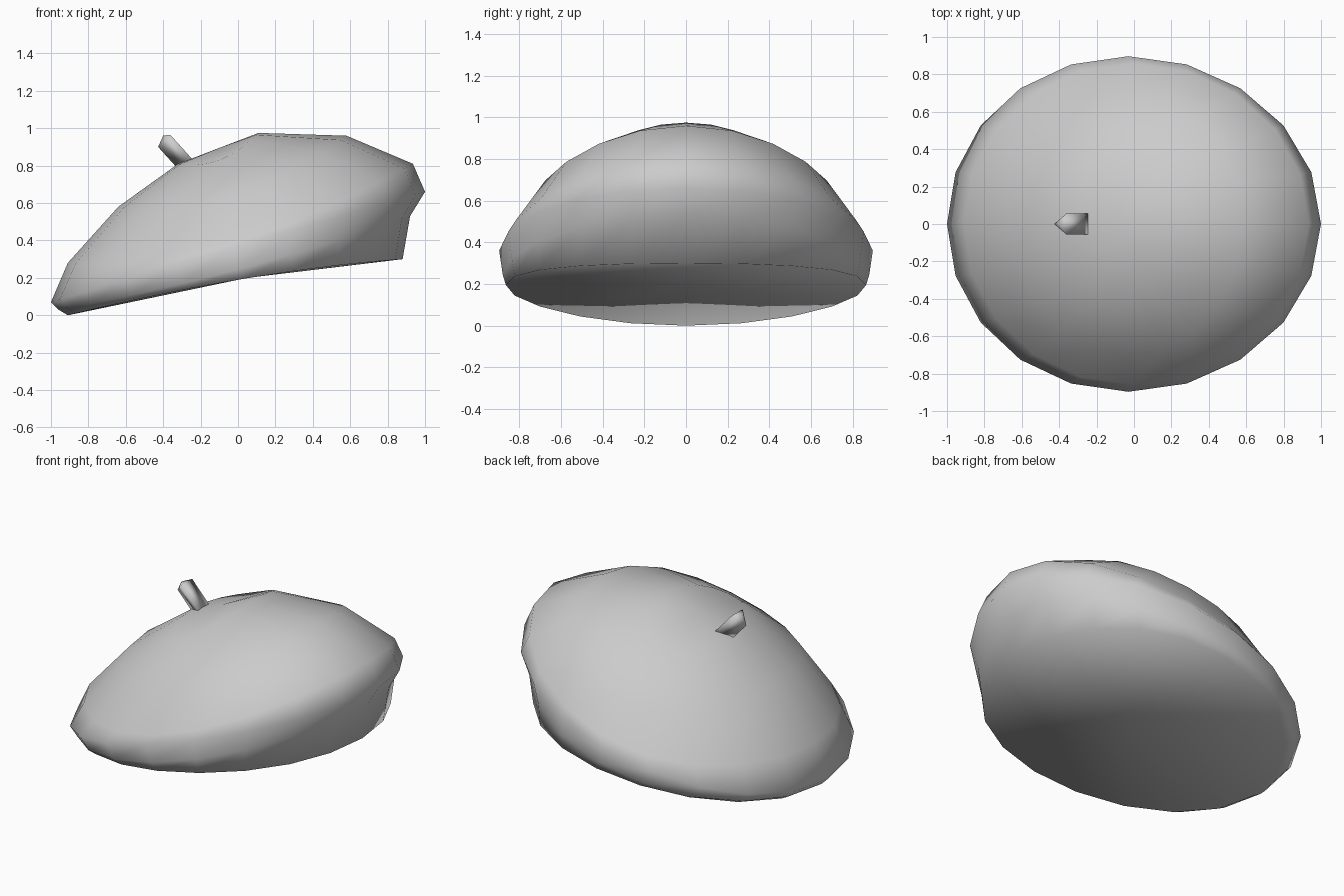
import bpy, bmesh
from math import cos, sin, pi
from mathutils import Vector

if "Cube" in bpy.data.objects:
    bpy.data.objects.remove(bpy.data.objects["Cube"])

SIDES = 20


def finish(name, bm):
    bmesh.ops.recalc_face_normals(bm, faces=bm.faces)
    for f in bm.faces:
        f.smooth = True
    me = bpy.data.meshes.new(name)
    bm.to_mesh(me)
    bm.free()
    ob = bpy.data.objects.new(name, me)
    bpy.context.collection.objects.link(ob)
    return ob


def loft(name, rings, bottom, top):
    """Skin a stack of equal-length point rings and close both ends with fans."""
    bm = bmesh.new()
    rows = [[bm.verts.new(p) for p in r] for r in rings]
    n = len(rows[0])
    for a, b in zip(rows, rows[1:]):
        for i in range(n):
            j = (i + 1) % n
            bm.faces.new((a[i], a[j], b[j], b[i]))
    for row, p in ((rows[0], bottom), (rows[-1], top)):
        pole = bm.verts.new(p)
        for i in range(n):
            bm.faces.new((row[i], row[(i + 1) % n], pole))
    return finish(name, bm)


def bent_ring(left, mid, right):
    """Tilted, slightly bent ellipse: left (x, z), middle (x, z, y radius), right (x, z)."""
    pts = []
    for i in range(SIDES):
        c, s = cos(2 * pi * i / SIDES), sin(2 * pi * i / SIDES)
        x, z = (mid[k] + (right[k] - left[k]) / 2 * c
                + ((right[k] + left[k]) / 2 - mid[k]) * c * c for k in (0, 1))
        pts.append((x, mid[2] * s, z))
    return pts


# Cap body: rings from the rim up to the crown
cap_rings = [
    bent_ring((-0.91, 0.0), (0.03, 0.195, 0.865), (0.88, 0.30)),
    bent_ring((-0.96, 0.03), (0.0, 0.245, 0.88), (0.92, 0.53)),
    bent_ring((-1.0, 0.07), (-0.03, 0.36, 0.897), (1.0, 0.66)),
    bent_ring((-0.91, 0.28), (0.0, 0.41, 0.86), (0.935, 0.81)),
    bent_ring((-0.64, 0.58), (-0.04, 0.625, 0.71), (0.58, 0.96)),
    bent_ring((-0.32, 0.81), (-0.10, 0.83, 0.39), (0.11, 0.975)),
]
loft("beret_cap", cap_rings, (0.05, 0, 0.20), (-0.10, 0, 0.895))

# Stalk: three-sided stub with a blunt point
section = [(-0.035, 0.0, -0.035), (0.03, 0.055, 0.03), (0.03, -0.055, 0.03)]
base, tip = Vector((-0.27, 0, 0.80)), Vector((-0.392, 0, 0.935))
stalk_rings = [[c + Vector(p) for p in section] for c in (base, tip)]
loft("stalk", stalk_rings, base, (-0.40, 0, 0.96))
